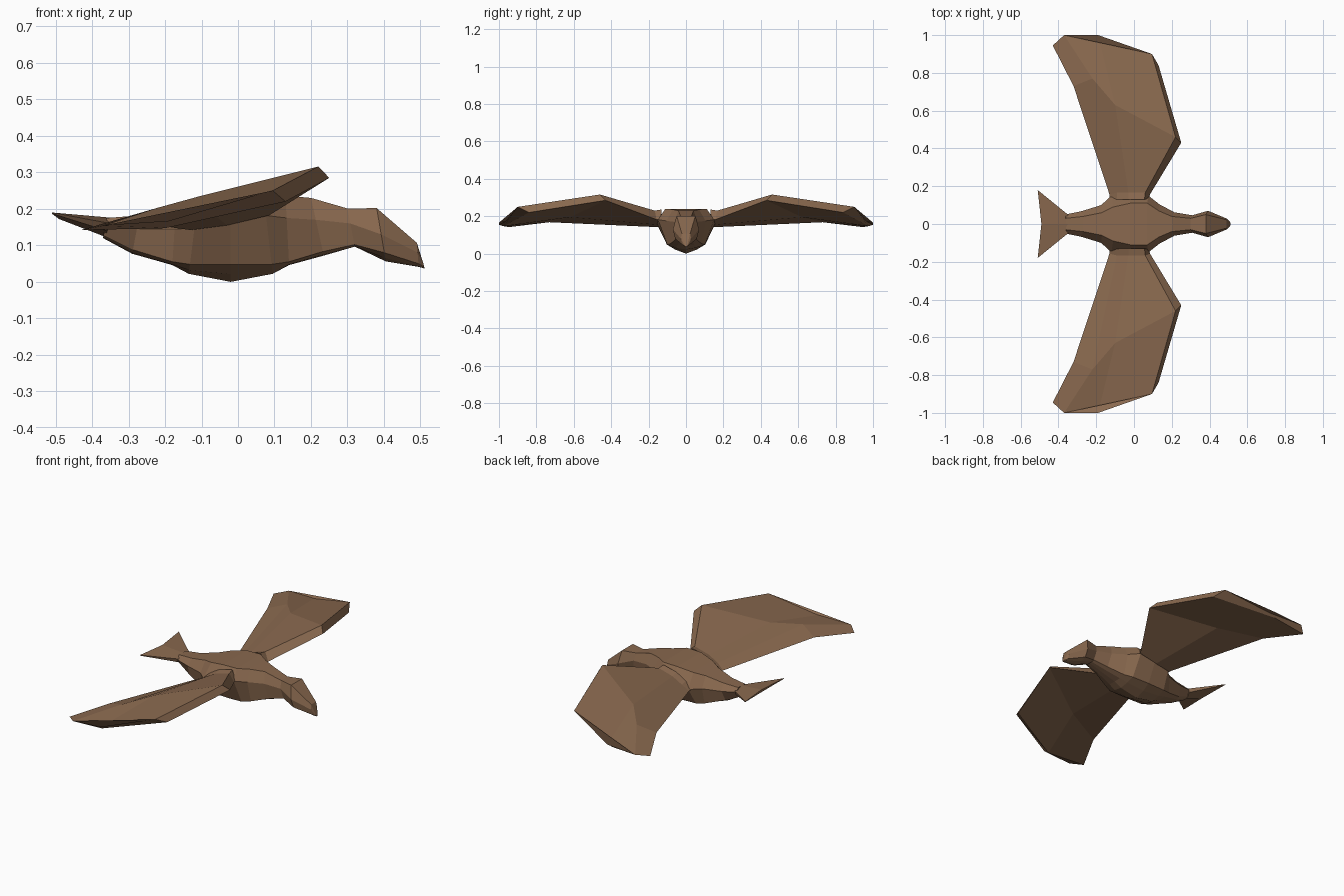
import bpy, bmesh

brown = bpy.data.materials.new("feather_brown")
brown.diffuse_color = (0.25, 0.14, 0.077, 1)


def loft(name, rings):
    """Skin a list of equal-length closed rings and cap both ends."""
    bm = bmesh.new()
    loops = [[bm.verts.new(p) for p in ring] for ring in rings]
    n = len(loops[0])
    for a, b in zip(loops, loops[1:]):
        for i in range(n):
            j = (i + 1) % n
            bm.faces.new((a[i], a[j], b[j], b[i]))
    bm.faces.new(loops[0])
    bm.faces.new(loops[-1])
    bmesh.ops.remove_doubles(bm, verts=bm.verts, dist=0.0005)
    bmesh.ops.recalc_face_normals(bm, faces=bm.faces)
    me = bpy.data.meshes.new(name)
    bm.to_mesh(me)
    bm.free()
    me.materials.append(brown)
    ob = bpy.data.objects.new(name, me)
    bpy.context.collection.objects.link(ob)
    return ob


def section(xt, xb, zt, ty, my, mz, ly, lz, zb):
    """Symmetric body ring: flat top, widest side, lower side, keel."""
    half = [(ty, zt), (my, mz), (ly, lz), (ly * 0.55, (lz + zb) / 2 - 0.003)]
    pts = half + [(0, zb)] + [(-y, z) for y, z in reversed(half)]
    return [(xt + (xb - xt) * (zt - z) / (zt - zb), y, z) for y, z in pts]


# Body with neck, from the tail root forward
# (top x, bottom x, top z, top y, side y, side z, low y, low z, bottom z)
loft("body", [section(*s) for s in [
    (-0.36, -0.37, 0.175, 0.030, 0.050, 0.155, 0.025, 0.128, 0.120),
    (-0.27, -0.29, 0.182, 0.040, 0.068, 0.145, 0.045, 0.088, 0.077),
    (-0.17, -0.18, 0.205, 0.060, 0.100, 0.145, 0.085, 0.055, 0.046),
    (-0.11, -0.135, 0.220, 0.090, 0.150, 0.145, 0.098, 0.048, 0.022),
    (-0.02, -0.02, 0.238, 0.110, 0.158, 0.165, 0.102, 0.048, 0.000),
    (0.07, 0.095, 0.240, 0.110, 0.150, 0.182, 0.100, 0.048, 0.022),
    (0.13, 0.14, 0.236, 0.070, 0.105, 0.175, 0.080, 0.055, 0.046),
    (0.20, 0.235, 0.230, 0.040, 0.062, 0.170, 0.050, 0.083, 0.072),
    (0.30, 0.32, 0.201, 0.030, 0.046, 0.160, 0.034, 0.102, 0.097),
]])

# Head tapering into a hooked beak
loft("head", [section(*s) for s in [
    (0.30, 0.32, 0.201, 0.030, 0.046, 0.160, 0.034, 0.102, 0.097),
    (0.38, 0.405, 0.202, 0.050, 0.070, 0.130, 0.058, 0.080, 0.056),
    (0.49, 0.495, 0.107, 0.022, 0.028, 0.080, 0.022, 0.050, 0.041),
    (0.508, 0.511, 0.050, 0.008, 0.010, 0.045, 0.007, 0.041, 0.038),
]])

# Forked tail fan, thick at the root and thin at the points
tail_cols = [(0.18, -0.51, 0.190, 0.187, 0.05, 0.160, 0.140),
             (0.0, -0.49, 0.186, 0.172, 0.0, 0.176, 0.122),
             (-0.18, -0.51, 0.190, 0.187, -0.05, 0.160, 0.140)]
loft("tail", [[(-0.35, ry, rt), (x, y, t), (x, y, b), (-0.36, ry, rb)]
              for y, x, t, b, ry, rt, rb in tail_cols])

# Wings: lower lead, upper lead, upper middle, upper rear, trail, under middle
wing_ribs = [
    [(0.08, 0.135, 0.182), (0.055, 0.13, 0.236), (-0.03, 0.13, 0.215),
     (-0.09, 0.13, 0.180), (-0.13, 0.13, 0.142), (-0.03, 0.13, 0.155)],
    [(0.085, 0.157, 0.182), (0.06, 0.167, 0.230), (-0.03, 0.167, 0.205),
     (-0.09, 0.167, 0.172), (-0.13, 0.157, 0.142), (-0.03, 0.157, 0.155)],
    [(0.25, 0.43, 0.285), (0.22, 0.46, 0.316), (-0.10, 0.63, 0.236),
     (-0.22, 0.77, 0.203), (-0.32, 0.73, 0.168), (-0.08, 0.62, 0.195)],
    [(0.13, 0.84, 0.220), (0.095, 0.90, 0.250), (-0.19, 1.0, 0.166),
     (-0.37, 1.0, 0.154), (-0.43, 0.945, 0.142), (-0.20, 0.975, 0.147)],
]
for side, s in (("left", 1), ("right", -1)):
    loft(side + "_wing", [[(x, s * y, z) for x, y, z in rib] for rib in wing_ribs])
